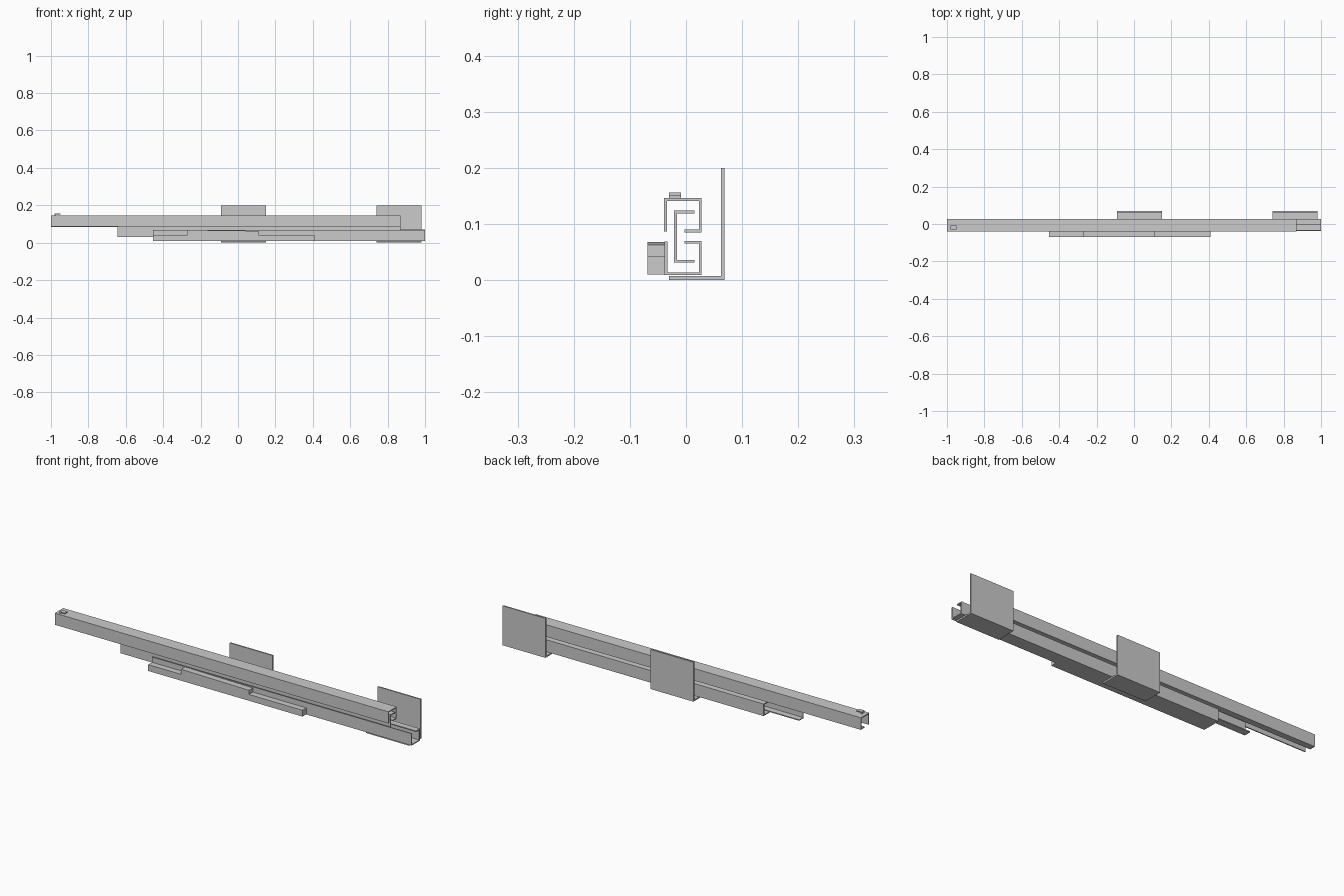
import bpy, bmesh

if "Cube" in bpy.data.objects:
    bpy.data.objects.remove(bpy.data.objects["Cube"])


def prism(name, points, start, end, axis='X'):
    """Extrude a closed 2D outline: (y, z) along X, or (x, z) along Y."""
    bm = bmesh.new()

    def place(p, d):
        return (d, p[0], p[1]) if axis == 'X' else (p[0], d, p[1])

    face = bm.faces.new([bm.verts.new(place(p, start)) for p in points])
    ext = bmesh.ops.extrude_face_region(bm, geom=[face])
    verts = [v for v in ext['geom'] if isinstance(v, bmesh.types.BMVert)]
    step = (end - start, 0, 0) if axis == 'X' else (0, end - start, 0)
    bmesh.ops.translate(bm, vec=step, verts=verts)
    bmesh.ops.recalc_face_normals(bm, faces=bm.faces)
    mesh = bpy.data.meshes.new(name)
    bm.to_mesh(mesh)
    bm.free()
    obj = bpy.data.objects.new(name, mesh)
    bpy.context.collection.objects.link(obj)
    return obj


def strip(path, t):
    """Thicken a right-angled path to its left side by t."""
    inner = []
    n = len(path)
    for i, p in enumerate(path):
        off = [0, 0]
        for j in {max(i - 1, 0), min(i, n - 2)}:
            dx, dz = path[j + 1][0] - path[j][0], path[j + 1][1] - path[j][1]
            length = abs(dx) + abs(dz)
            off[0] -= dz / length * t
            off[1] += dx / length * t
        inner.append((p[0] + off[0], p[1] + off[1]))
    return path + inner[::-1]


T = 0.005

# Upper sliding rail, open downwards with one inward lip
prism("upper_rail", strip([(-0.003, 0.085), (0.028, 0.085), (0.028, 0.146),
                           (-0.039, 0.146), (-0.039, 0.087)], T), -1.0, 0.87)

# Middle C-shaped runner linking both rails
prism("middle_rail", strip([(0.015, 0.124), (-0.021, 0.124), (-0.021, 0.031),
                            (0.015, 0.031)], T), -0.645, 0.87)

# Lower fixed rail, open upwards with one inward lip
prism("lower_rail", strip([(-0.038, 0.069), (-0.038, 0.009), (0.028, 0.009),
                           (0.028, 0.070), (-0.003, 0.070)], T), -0.455, 1.0)

# L-shaped mounting brackets
for i, x in enumerate((-0.09, 0.74)):
    prism(f"mounting_bracket_{i + 1}",
          strip([(-0.03, 0.0), (0.069, 0.0), (0.069, 0.2)], 0.007), x, x + 0.24)

# Stepped latch housing on the front of the lower rail
prism("latch_housing", [(-0.455, 0.01), (0.41, 0.01), (0.41, 0.042), (0.11, 0.042),
                        (0.11, 0.063), (-0.27, 0.068), (-0.27, 0.042),
                        (-0.455, 0.042)], -0.069, -0.038, 'Y')

# Small raised hook tab on top of the upper rail
prism("hook_tab", [(-0.98, 0.145), (-0.975, 0.145), (-0.975, 0.151),
                   (-0.95, 0.151), (-0.95, 0.156), (-0.98, 0.156)],
      -0.03, -0.009, 'Y')
